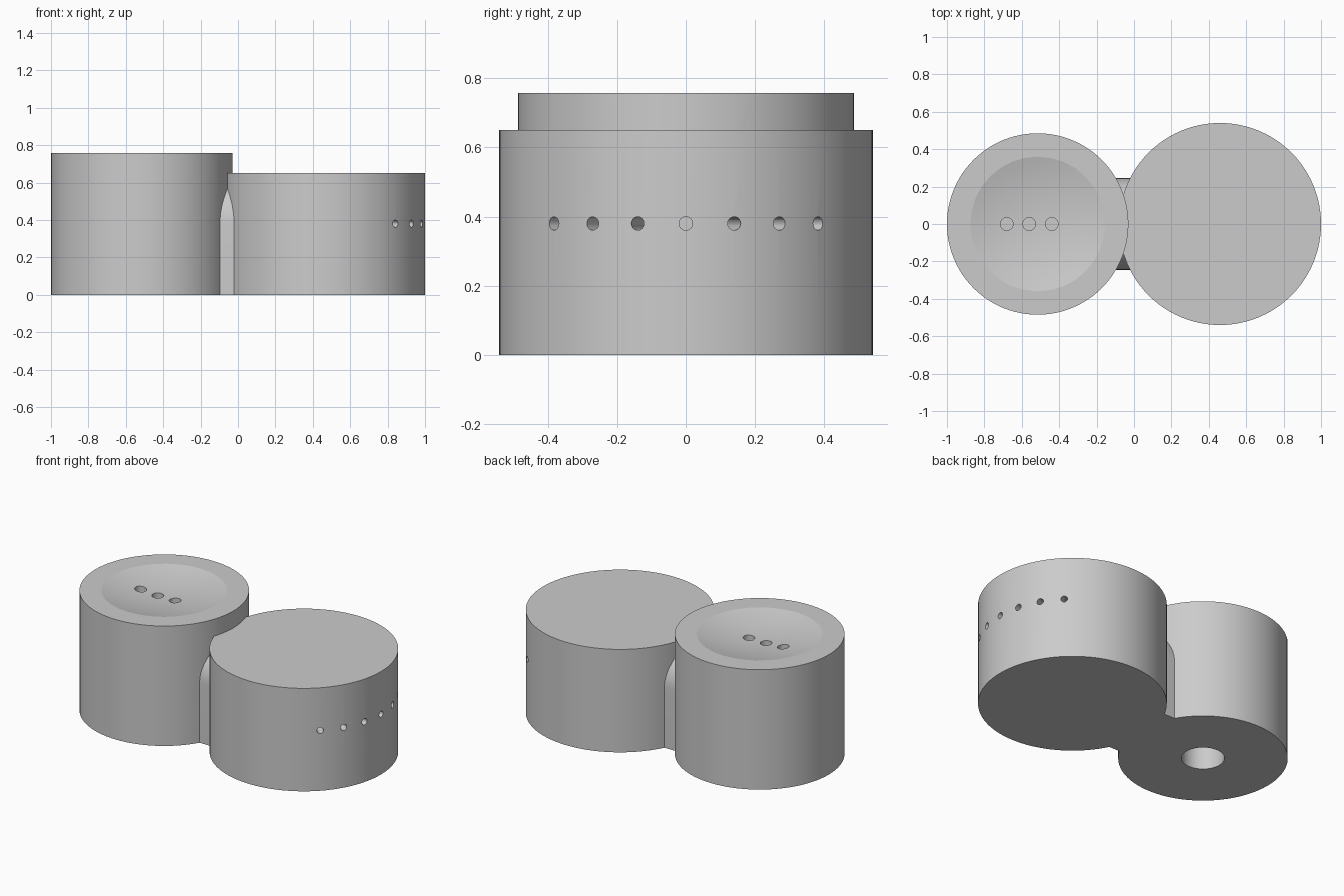
import bpy
from math import radians, cos, sin, sqrt, pi

default = bpy.data.objects.get("Cube")
if default:
    bpy.data.objects.remove(default, do_unlink=True)

grey = bpy.data.materials.new("plain grey")
grey.use_nodes = True
colour = (0.6, 0.6, 0.6, 1)
grey.diffuse_color = colour
grey.node_tree.nodes["Principled BSDF"].inputs["Base Color"].default_value = colour


def finish(name):
    obj = bpy.context.object
    obj.name = name
    obj.data.materials.append(grey)
    return obj


def cylinder(name, radius, height, centre, rotation=(0, 0, 0), sides=96):
    bpy.ops.mesh.primitive_cylinder_add(vertices=sides, radius=radius, depth=height,
                                        location=centre, rotation=rotation)
    return finish(name)


def combine(body, other, operation):
    """Apply a boolean and discard the helper."""
    mod = body.modifiers.new(operation.title(), "BOOLEAN")
    mod.operation = operation
    mod.solver = "EXACT"
    mod.object = other
    bpy.context.view_layer.objects.active = body
    bpy.ops.object.modifier_apply(modifier=mod.name)
    bpy.data.objects.remove(other, do_unlink=True)


TALL_X, TALL_R, TALL_H = -0.515, 0.485, 0.757
WIDE_X, WIDE_R, WIDE_H = 0.46, 0.54, 0.65
HOLE_Z = 0.38

# Two round containers
body = cylinder("twin_containers", TALL_R, TALL_H, (TALL_X, 0, TALL_H / 2))
wide = cylinder("wide_container", WIDE_R, WIDE_H, (WIDE_X, 0, WIDE_H / 2))
combine(body, wide, "UNION")

# Arched bridge between them: straight sides with a round top
profile = [(-0.245, 0), (0.245, 0)]
profile += [(0.245 * cos(pi * i / 32), HOLE_Z + 0.245 * sin(pi * i / 32)) for i in range(33)]
n = len(profile)
mesh = bpy.data.meshes.new("arched_bridge")
verts = [(x, y, z) for x in (-0.3, 0.2) for y, z in profile]
faces = [tuple(reversed(range(n))), tuple(range(n, 2 * n))]
faces += [(i, (i + 1) % n, n + (i + 1) % n, n + i) for i in range(n)]
mesh.from_pydata(verts, [], faces)
mesh.materials.append(grey)
bridge = bpy.data.objects.new("arched_bridge", mesh)
bpy.context.collection.objects.link(bridge)
combine(body, bridge, "UNION")

# Shallow dish in the tall top
dish_r, dish_depth = 0.36, 0.047
ball_r = (dish_r ** 2 + dish_depth ** 2) / (2 * dish_depth)
bpy.ops.mesh.primitive_uv_sphere_add(segments=32, ring_count=96, radius=ball_r,
                                     location=(TALL_X, 0, TALL_H - dish_depth + ball_r))
combine(body, finish("dish_cutter"), "DIFFERENCE")

# Three pouring holes in the dish
for x in (-0.68, -0.56, -0.44):
    hole = cylinder("top_hole_cutter", 0.034, 0.3, (x, 0, TALL_H - 0.05), sides=32)
    combine(body, hole, "DIFFERENCE")

# Filling hole underneath
filler = cylinder("filling_hole_cutter", 0.123, 0.6, (TALL_X, 0, 0), sides=48)
combine(body, filler, "DIFFERENCE")

# Fan of seven radial holes in the wide side
for step in range(-3, 4):
    a = radians(15 * step)
    hole = cylinder("side_hole_cutter", 0.0195, 0.3,
                    (WIDE_X + WIDE_R * cos(a), WIDE_R * sin(a), HOLE_Z),
                    (0, pi / 2, a), sides=24)
    combine(body, hole, "DIFFERENCE")

# Smooth walls with crisp rims
bpy.ops.object.select_all(action="DESELECT")
body.select_set(True)
bpy.context.view_layer.objects.active = body
bpy.ops.object.shade_smooth_by_angle(angle=radians(12))
